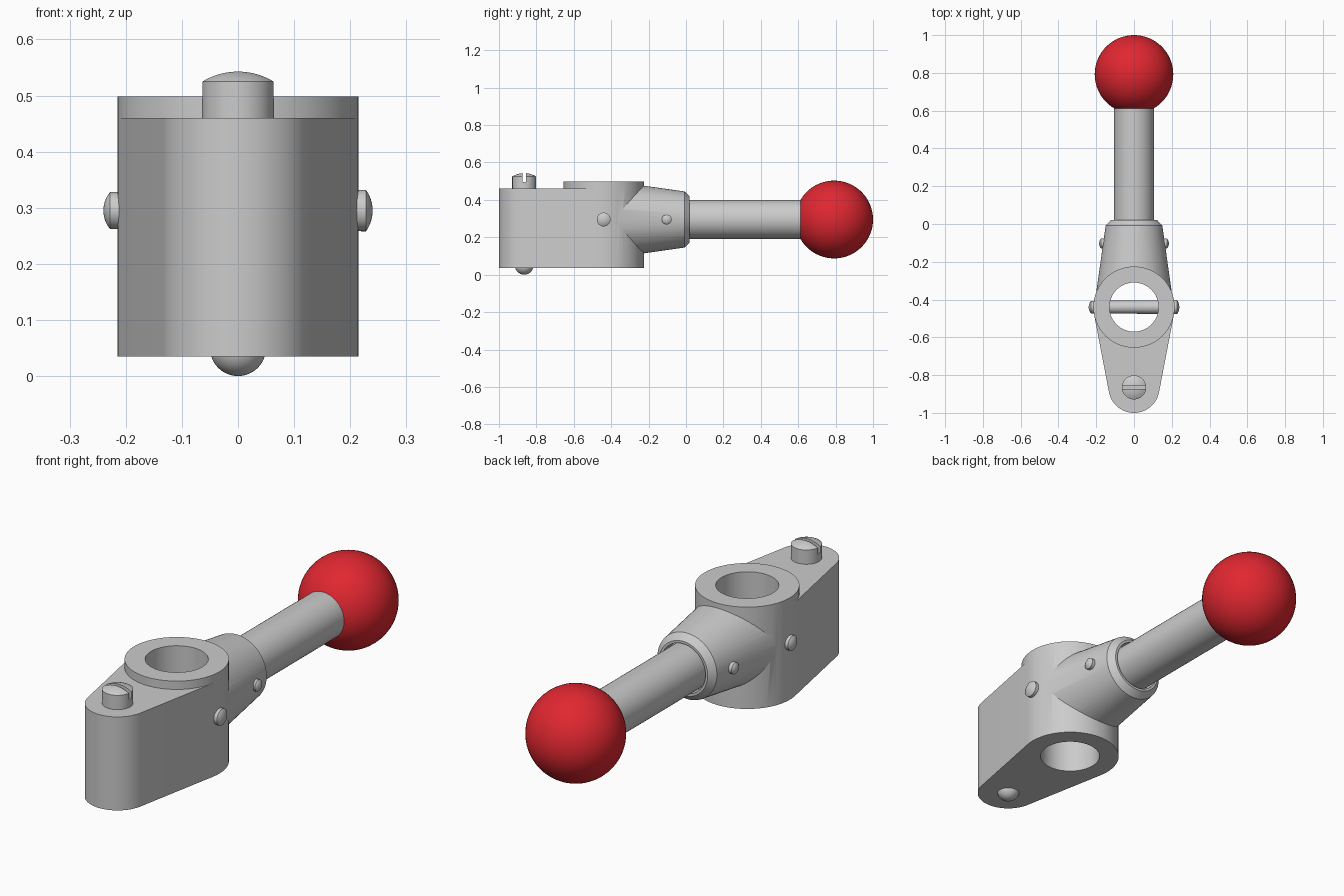
import bpy, bmesh
from math import sin, cos, asin, pi, radians

if "Cube" in bpy.data.objects:
    bpy.data.objects.remove(bpy.data.objects["Cube"])

AXIS_Z = 0.295          # height of the handle axis
HUB_Y, HUB_R = -0.44, 0.215
END_Y, END_R = -0.865, 0.135


def finish(bm, name):
    bmesh.ops.recalc_face_normals(bm, faces=bm.faces)
    me = bpy.data.meshes.new(name)
    bm.to_mesh(me)
    bm.free()
    ob = bpy.data.objects.new(name, me)
    bpy.context.collection.objects.link(ob)
    return ob


def lathe(name, profile, axis, centre, n=48):
    """Revolve (radius, offset) points around the x, y or z axis."""
    place = {'x': lambda a, b, t: (t, a, b),
             'y': lambda a, b, t: (b, t, a),
             'z': lambda a, b, t: (a, b, t)}[axis]
    bm = bmesh.new()
    rings = []
    for r, t in profile:
        k = 1 if r < 1e-6 else n
        ring = []
        for i in range(k):
            p = place(r * cos(2 * pi * i / n), r * sin(2 * pi * i / n), t)
            ring.append(bm.verts.new([p[j] + centre[j] for j in range(3)]))
        rings.append(ring)
    for a, b in zip(rings, rings[1:]):
        for i in range(n):
            j = (i + 1) % n
            quad = [a[i % len(a)], a[j % len(a)], b[j % len(b)], b[i % len(b)]]
            bm.faces.new(list(dict.fromkeys(quad)))
    for ring in (rings[0], rings[-1]):
        if len(ring) > 1:
            bm.faces.new(ring)
    return finish(bm, name)


def dome(r, t, h, steps=6):
    """Spherical cap points from the rim (r, t) to the tip (0, t + h)."""
    s = 1 if h > 0 else -1
    big = (r * r + h * h) / (2 * abs(h))
    top = asin(min(1, r / big))
    return [(big * sin(top * (1 - i / steps)),
             t + h - s * big * (1 - cos(top * (1 - i / steps))))
            for i in range(steps + 1)]


def boolean(ob, tool, op):
    mod = ob.modifiers.new(op, 'BOOLEAN')
    mod.operation, mod.object, mod.solver = op, tool, 'EXACT'
    bpy.context.view_layer.objects.active = ob
    bpy.ops.object.modifier_apply(modifier=mod.name)
    bpy.data.objects.remove(tool)


# hub with its flat tapered arm
body = lathe("hub_body", [(HUB_R, 0.035), (HUB_R, 0.498)], 'z', (0, HUB_Y, 0), 64)
tilt = asin((HUB_R - END_R) / (HUB_Y - END_Y))
outline = [(HUB_R * cos(tilt), HUB_Y - HUB_R * sin(tilt))]
for i in range(25):
    a = -tilt - (pi - 2 * tilt) * i / 24
    outline.append((END_R * cos(a), END_Y + END_R * sin(a)))
outline.append((-outline[0][0], outline[0][1]))
bm = bmesh.new()
face = bm.faces.new([bm.verts.new((x, y, 0.035)) for x, y in outline])
up = bmesh.ops.extrude_face_region(bm, geom=[face])['geom']
bmesh.ops.translate(bm, vec=(0, 0, 0.425),
                    verts=[v for v in up if isinstance(v, bmesh.types.BMVert)])
boolean(body, finish(bm, "arm"), 'UNION')

# tapered socket for the handle, then the bore through the hub
socket = lathe("socket", [(0.204, -0.39), (0.15, -0.008), (0.123, 0.02),
                          (0.112, 0.02), (0.112, -0.03)], 'y', (0, 0, AXIS_Z), 64)
boolean(body, socket, 'UNION')
bore = lathe("bore", [(0.13, -0.1), (0.13, 0.7)], 'z', (0, HUB_Y, 0), 64)
boolean(body, bore, 'DIFFERENCE')

# handle rod and ball knob
rod = lathe("handle_rod", [(0.105, -0.2), (0.105, 0.7)], 'y', (0, 0, AXIS_Z))
ball = lathe("ball_knob", [(0.208 * sin(pi * i / 32), -0.208 * cos(pi * i / 32))
                           for i in range(33)], 'y', (0, 0.792, AXIS_Z), 64)
red = bpy.data.materials.new("red")
red.diffuse_color = (0.75, 0.02, 0.03, 1)
red.use_nodes = True
red.node_tree.nodes["Principled BSDF"].inputs["Base Color"].default_value = red.diffuse_color
ball.data.materials.append(red)

# tapered cross pin through the hub, straight pin through the socket
cross = lathe("hub_pin", dome(0.033, -0.228, -0.012)[::-1] + dome(0.037, 0.228, 0.012),
              'x', (0, HUB_Y, AXIS_Z), 32)
small = lathe("socket_pin", dome(0.026, -0.175, -0.01)[::-1] + dome(0.026, 0.175, 0.01),
              'x', (0, -0.103, AXIS_Z), 32)

# slotted screw with a ball tip below the arm
screw = lathe("slotted_screw", dome(0.05, 0.05, -0.05, 10)[::-1] + [(0.05, 0.4), (0.064, 0.4)]
              + dome(0.064, 0.525, 0.018), 'z', (0, END_Y, 0))
bm = bmesh.new()
bmesh.ops.create_cube(bm, size=1)
bmesh.ops.scale(bm, vec=(0.3, 0.018, 0.1), verts=bm.verts)
bmesh.ops.translate(bm, vec=(0, END_Y, 0.545), verts=bm.verts)
boolean(screw, finish(bm, "slot"), 'DIFFERENCE')

# smooth shading with crisp edges
bpy.ops.object.select_all(action='DESELECT')
for ob in (body, rod, ball, cross, small, screw):
    ob.select_set(True)
bpy.context.view_layer.objects.active = body
bpy.ops.object.shade_smooth_by_angle(angle=radians(25))
